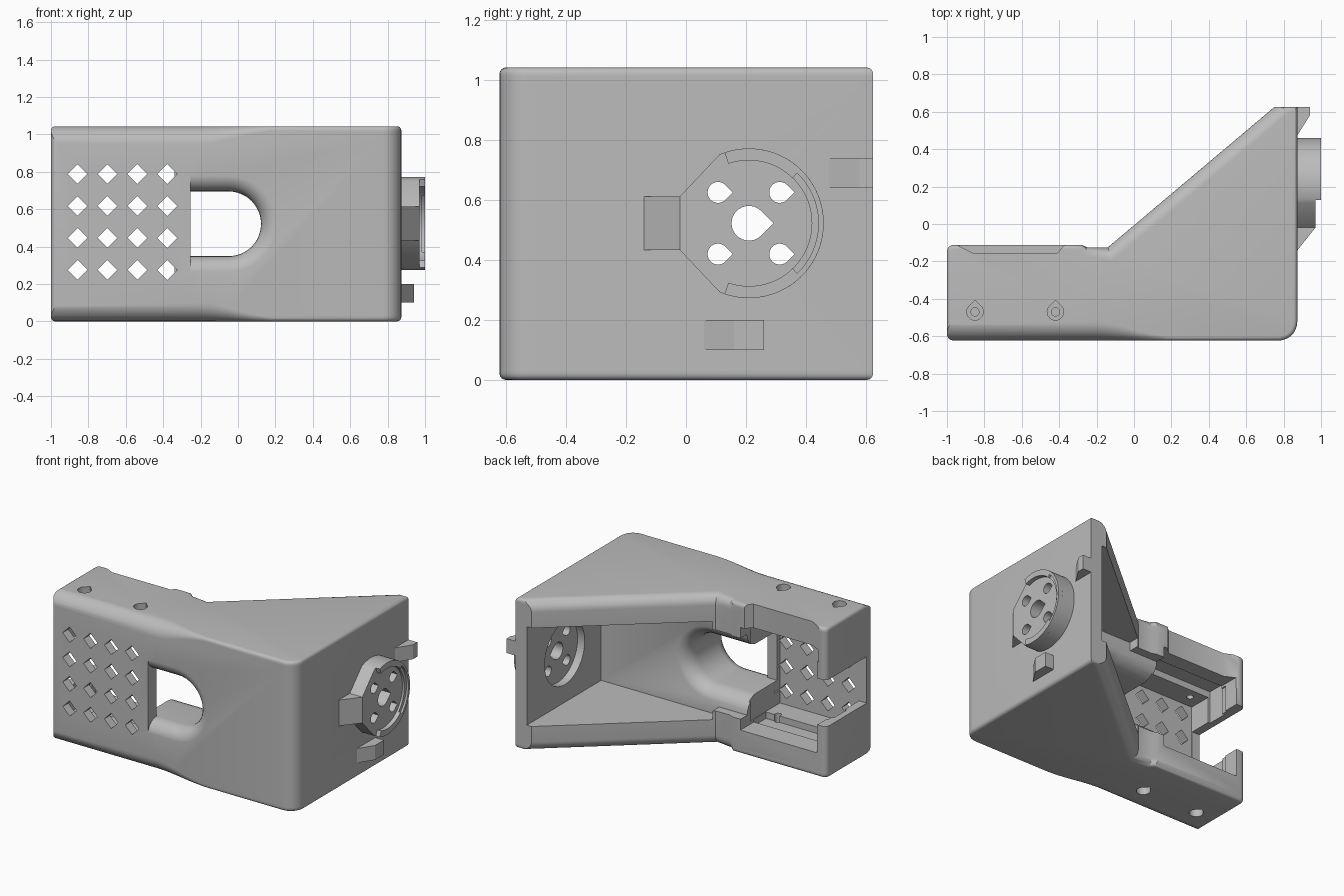
import bpy, bmesh
from math import radians, cos, sin, pi, sqrt

cube = bpy.data.objects.get("Cube")
if cube:
    bpy.data.objects.remove(cube)

grey = bpy.data.materials.new("plain grey")
grey.use_nodes = True
grey.diffuse_color = (0.5, 0.5, 0.5, 1)
grey.node_tree.nodes["Principled BSDF"].inputs["Base Color"].default_value = (0.5, 0.5, 0.5, 1)

H = 1.043      # body height
MID = H / 2    # mirror plane height
FRONT = -0.623


def place(axis, u, v, w):
    return {"X": (w, u, v), "Y": (u, w, v), "Z": (u, v, w)}[axis]


def loft(bm, axis, sections):
    """Skin equal-length 2D sections, given as (position, points)."""
    rings = [[bm.verts.new(place(axis, u, v, w)) for u, v in pts] for w, pts in sections]
    n = len(rings[0])
    for a, b in zip(rings, rings[1:]):
        for i in range(n):
            bm.faces.new((a[i], a[(i + 1) % n], b[(i + 1) % n], b[i]))
    bm.faces.new(rings[0][::-1])
    bm.faces.new(rings[-1])


def prism(bm, axis, pts, lo, hi):
    loft(bm, axis, [(lo, pts), (hi, pts)])


def finish(bm, name):
    bmesh.ops.recalc_face_normals(bm, faces=bm.faces)
    mesh = bpy.data.meshes.new(name)
    bm.to_mesh(mesh)
    bm.free()
    mesh.materials.append(grey)
    ob = bpy.data.objects.new(name, mesh)
    bpy.context.collection.objects.link(ob)
    return ob


def solid(name, axis, pts, lo, hi):
    bm = bmesh.new()
    prism(bm, axis, pts, lo, hi)
    return finish(bm, name)


def cut(targets, cutter):
    cutter.hide_render = True
    for ob in targets:
        mod = ob.modifiers.new("cut", "BOOLEAN")
        mod.operation = "DIFFERENCE"
        mod.solver = "EXACT"
        mod.object = cutter
        bpy.context.view_layer.objects.active = ob
        bpy.ops.object.modifier_apply(modifier=mod.name)
    bpy.data.objects.remove(cutter)


def arc(cx, cy, r, start, end, n):
    steps = [radians(start + (end - start) * i / n) for i in range(n + 1)]
    return [(cx + r * cos(a), cy + r * sin(a)) for a in steps]


def rect(u0, u1, v0, v1):
    return [(u0, v0), (u1, v0), (u1, v1), (u0, v1)]


def teardrop(u, v, r, turn=0):
    tip = radians(turn)
    return arc(u, v, r, turn + 45, turn + 315, 20) + [(u + 1.41 * r * cos(tip), v + 1.41 * r * sin(tip))]


# Main body: wedge with a grip; small rounding all round, larger on the slope
SMALL, LARGE = 0.022, 0.07


def outline(o, s):
    return (arc(-0.965, FRONT + 0.035, 0.035 - o, 180, 270, 5)
            + arc(0.773, FRONT + 0.1, 0.1 - o, 270, 360, 8)
            + [(0.873 - o, 0.625 - o), (0.75 + 1.56 * s - 1.2 * o, 0.625 - o),
               (-0.14 + 0.363 * s, -0.125 - s), (-0.25, -0.125 - (s + o) / 2), (-0.28, -0.112 - o)]
            + arc(-0.965, -0.147, 0.035 - o, 90, 180, 5))


levels = []
for i in range(9):
    z = LARGE * (1 - cos(i * pi / 16))
    o = SMALL - sqrt(SMALL ** 2 - max(SMALL - z, 0) ** 2)
    levels.append((z, outline(o, LARGE * (1 - sin(i * pi / 16)))))
bm = bmesh.new()
loft(bm, "Z", levels + [(H - z, pts) for z, pts in reversed(levels)])
body = finish(bm, "body")

# Wide rounding along the grip that fades out towards the wedge
stations = [(-1.1, 0.1), (-0.2, 0.1), (-0.13, 0.092), (-0.05, 0.073), (0.03, 0.05),
            (0.1, 0.034), (0.18, 0.022), (0.24, 0.012)]
for top in (False, True):
    sections = []
    for x, r in stations:
        pts = [(FRONT + r, -0.05)] + arc(FRONT + r, r, r, 270, 180, 8)
        pts += [(FRONT - 0.05, r), (FRONT - 0.05, -0.05)]
        sections.append((x, [(y, H - z if top else z) for y, z in pts]))
    bm = bmesh.new()
    loft(bm, "X", sections)
    cut([body], finish(bm, "edge_cutter"))

# Wedge cavity, open on the slope
cut([body], solid("wedge_cutter", "Z", rect(-0.125, 0.785, -0.19, 0.8), 0.18, H - 0.18))


# Finger slot with flared front and back; behind the front panel it opens into the grip
def slot(offset, left):
    r = 0.173 + offset
    return [(left, MID - r)] + arc(-0.05, MID, r, -90, 90, 24) + [(left, MID + r)]


PANEL, BEHIND = -0.255, -0.345
flare = [0.09 * (1 - sin(i * pi / 12)) for i in range(7)]
depth = [0.09 * (1 - cos(i * pi / 12)) for i in range(7)]
sections = [(-0.66, slot(0.09, PANEL))]
sections += [(FRONT - 0.001 + d, slot(f, PANEL)) for d, f in zip(depth, flare)]
sections += [(-0.53, slot(0, PANEL)), (-0.529, slot(0, BEHIND))]
sections += [(-0.185 - d * 1.3, slot(f * 1.2, BEHIND)) for d, f in reversed(list(zip(depth, flare)))]
sections.append((-0.05, slot(0.108, BEHIND)))
bm = bmesh.new()
loft(bm, "Y", sections)
cut([body], finish(bm, "slot_cutter"))

# Grip cavity: inner room, mouth, side grooves and end notch
for u0, u1, v0, v1, z0 in ((-0.94, -0.33, -0.56, -0.22, 0.18),
                           (-0.93, -0.34, -0.30, 0.0, 0.165),
                           (-0.955, -0.335, -0.40, -0.26, 0.135),
                           (-1.1, -0.85, -0.555, 0.0, 0.36)):
    cut([body], solid("grip_cutter", "Z", rect(u0, u1, v0, v1), z0, H - z0))

# Shallow scoop in the upper back lip
scoop = [(-0.97, -0.1), (-0.86, -0.155), (-0.41, -0.155), (-0.36, -0.1)]
cut([body], solid("scoop_cutter", "Z", scoop, 0.8, 1.1))

# Grid of diamond vents
bm = bmesh.new()
for i in range(4):
    for j in range(4):
        prism(bm, "Y", arc(-0.858 + 0.16 * i, 0.275 + 0.171 * j, 0.053, 0, 270, 3), -0.7, -0.5)
cut([body], finish(bm, "vent_cutter"))

# Screw holes with teardrop counterbores, the lower pair set further back
for x in (-0.85, -0.42):
    for y, lo, hi in ((-0.41, -0.1, 0.07), (-0.47, H - 0.07, H + 0.1)):
        cut([body], solid("bore_cutter", "Z", teardrop(x, y, 0.044, 90), lo, hi))
    for y, lo, hi in ((-0.41, -0.05, 0.3), (-0.47, H - 0.3, H + 0.05)):
        cut([body], solid("screw_cutter", "Z", arc(x, y, 0.022, 0, 345, 23), lo, hi))

# Round side mount: plate with a tapered tail, and a raised rim with a stepped edge
CY, CZ = 0.21, 0.523
plate = [(-0.02, CZ - 0.09)] + arc(CY, CZ, 0.25, -113, 113, 44) + [(-0.02, CZ + 0.09)]
mount = solid("mount_plate", "X", plate, 0.86, 0.97)
tail = solid("mount_tail", "Z", [(0.86, -0.14), (0.874, -0.14), (0.97, -0.02), (0.86, -0.02)],
             CZ - 0.09, CZ + 0.09)


def ring(name, r0, r1, angle, x0, x1):
    pts = arc(CY, CZ, r1, -angle, angle, 40) + arc(CY, CZ, r0, angle, -angle, 40)
    return solid(name, "X", pts, x0, x1)


rim = ring("mount_rim", 0.21, 0.25, 109, 0.96, 1.0)
cut([rim], ring("step_cutter", 0.19, 0.232, 46, 0.985, 1.05))

# Recess behind the mount and teardrop holes through it
cut([body], solid("recess_cutter", "X", arc(CY, CZ, 0.22, 0, 352.5, 47), 0.7, 0.84))
bm = bmesh.new()
prism(bm, "X", teardrop(CY, CZ, 0.058), 0.75, 1.1)
for dy in (-0.103, 0.103):
    for dz in (-0.103, 0.103):
        prism(bm, "X", teardrop(CY + dy, CZ + dz, 0.035), 0.75, 1.1)
cut([body, mount], finish(bm, "hole_cutter"))


# Small ramped lugs beside the mount
def lug(name, y0, y1, y2, z0, z1):
    return solid(name, "Z", [(0.86, y0), (0.874, y0), (0.94, y1), (0.94, y2), (0.86, y2)], z0, z1)


lower_lug = lug("lower_lug", 0.06, 0.16, 0.26, 0.1, 0.2)
rear_lug = lug("rear_lug", 0.475, 0.58, 0.625, 0.64, 0.74)

# Smooth shading with sharp edges kept
bpy.ops.object.select_all(action="DESELECT")
for ob in (body, mount, tail, rim, lower_lug, rear_lug):
    ob.select_set(True)
bpy.context.view_layer.objects.active = body
bpy.ops.object.shade_smooth_by_angle(angle=radians(28))
